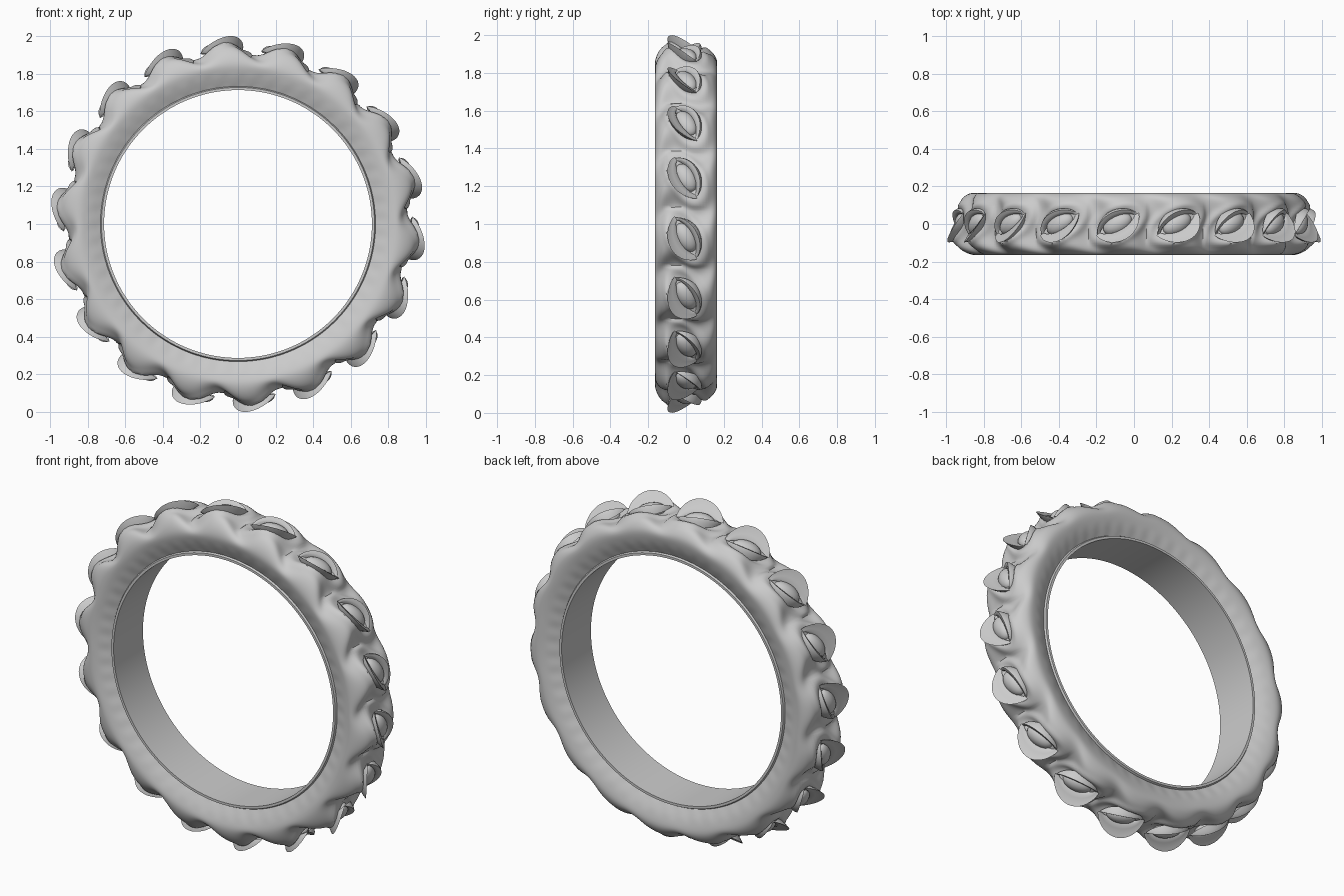
import bpy, bmesh, math
from math import sin, cos, pi, radians, exp

if "Cube" in bpy.data.objects:
    bpy.data.objects.remove(bpy.data.objects["Cube"])

EYES = 18
STEP = 2 * pi / EYES
FIRST = radians(-5.5)
TILT = radians(27)
MID = 0.94

grey = bpy.data.materials.new("stone grey")
grey.use_nodes = True
grey.diffuse_color = (0.6, 0.6, 0.6, 1)
grey.node_tree.nodes["Principled BSDF"].inputs["Base Color"].default_value = (0.6, 0.6, 0.6, 1)


def place(angle, y, r):
    """Point on the band: angle clockwise from the top, y across, r from the axis."""
    return (r * sin(angle), y, 1 + r * cos(angle))


def eye_point(k, a, b, r):
    """Point in the tilted frame of eye k: a along the eye, b across it."""
    u = a * cos(TILT) - b * sin(TILT)
    v = a * sin(TILT) + b * cos(TILT)
    return place(FIRST + k * STEP + u / MID, v, r)


def add_grid(bm, rows, wrap_rows=False, wrap_cols=False):
    grid = [[bm.verts.new(p) for p in row] for row in rows]
    n, m = len(grid), len(grid[0])
    for i in range(n if wrap_rows else n - 1):
        for j in range(m if wrap_cols else m - 1):
            i2, j2 = (i + 1) % n, (j + 1) % m
            bm.faces.new((grid[i][j], grid[i][j2], grid[i2][j2], grid[i2][j]))


def finish(bm, name, sharp=50):
    bmesh.ops.remove_doubles(bm, verts=bm.verts, dist=0.0002)
    bmesh.ops.recalc_face_normals(bm, faces=bm.faces)
    mesh = bpy.data.meshes.new(name)
    bm.to_mesh(mesh)
    bm.free()
    mesh.materials.append(grey)
    obj = bpy.data.objects.new(name, mesh)
    bpy.context.collection.objects.link(obj)
    bpy.ops.object.select_all(action="DESELECT")
    obj.select_set(True)
    bpy.context.view_layer.objects.active = obj
    bpy.ops.object.shade_smooth_by_angle(angle=radians(sharp))
    return obj


def smooth_path(pts, n):
    """Catmull-Rom curve through the points."""
    out = []
    for i in range(len(pts) - 1):
        p = [pts[max(0, min(len(pts) - 1, i + d))] for d in (-1, 0, 1, 2)]
        for s in range(n):
            t = s / n
            out.append(tuple(0.5 * (2 * b + (c - a) * t + (2 * a - 5 * b + 4 * c - d) * t * t
                                    + (3 * b - a - 3 * c + d) * t ** 3)
                             for a, b, c, d in zip(*p)))
    return out + [pts[-1]]


# Fleshy outer band: profile of y, radius, scallop depth
profile = smooth_path([(-0.125, 0.73, 0), (-0.152, 0.79, 0), (-0.165, 0.845, 0.004),
                       (-0.15, 0.89, 0.018), (-0.115, 0.922, 0.032), (-0.06, 0.935, 0.036),
                       (0, 0.932, 0.032), (0.06, 0.925, 0.026), (0.12, 0.912, 0.018),
                       (0.152, 0.888, 0.010), (0.165, 0.85, 0.004), (0.152, 0.79, 0),
                       (0.125, 0.73, 0)], 4)


def band_point(angle, y, r, depth):
    local = (angle - FIRST + STEP / 2) % STEP - STEP / 2
    lean = radians(2.5) * (1 - y / 0.165) / 2 + radians(1.5) * sin(y * 25)
    wave = cos((local - lean) * EYES)
    r += depth * (wave - 0.25 * wave * wave)
    if r > 0.8:
        # hollow socket with a raised rim around each eye
        u = local * MID
        a = u * cos(TILT) + y * sin(TILT)
        b = -u * sin(TILT) + y * cos(TILT)
        d = math.hypot(a / 0.12, b / 0.065)
        r += -0.035 * exp(-d ** 4) + 0.012 * exp(-((d - 1.35) / 0.25) ** 2) * (depth / 0.036)
    elif r > 0.74:
        # faint ripples on the sloping cheeks
        r += 0.002 * sin(angle * EYES * 3)
    return place(angle, y, r)


bm = bmesh.new()
segments = EYES * 28
add_grid(bm, [[band_point(2 * pi * i / segments, *p) for p in profile]
              for i in range(segments)], wrap_rows=True)
finish(bm, "outer_band")

# Plain inner sleeve with a narrow rim
bm = bmesh.new()
sleeve = [(-0.136, 0.712), (-0.136, 0.726), (-0.12, 0.735), (0.12, 0.735),
          (0.136, 0.726), (0.136, 0.712)]
add_grid(bm, [[place(2 * pi * i / 144, *p) for p in sleeve] for i in range(144)],
         wrap_rows=True, wrap_cols=True)
finish(bm, "inner_sleeve", 35)

# Eyeballs
bm = bmesh.new()
for k in range(EYES):
    ball = bmesh.ops.create_uvsphere(bm, u_segments=20, v_segments=12, radius=1)
    for v in ball["verts"]:
        v.co = eye_point(k, v.co.x * 0.085, v.co.y * 0.052, 0.913 + v.co.z * 0.044)
finish(bm, "eyeballs")


def lids(name, section, skew):
    """Almond crescents; section lists half length, offset across and radius."""
    bm = bmesh.new()
    n = 20
    for k in range(EYES):
        rows = []
        for i in range(n + 1):
            t = -cos(pi * i / n)
            s = max(0, 1 - t * t) ** 0.7
            rows.append([eye_point(k, half * t, b * s, 0.925 + (r - 0.925) * s * (1 + skew * t))
                         for half, b, r in section])
        add_grid(bm, rows)
    finish(bm, name, 60)


# Tall flared lid on the front side, low lid on the back side
lids("front_lids", [(0.125, -0.072, 0.92), (0.13, -0.088, 0.965), (0.13, -0.094, 1.0),
                    (0.125, -0.086, 0.992), (0.115, -0.062, 0.962), (0.11, -0.04, 0.952),
                    (0.105, -0.032, 0.925)], 0.1)
lids("back_lids", [(0.12, 0.08, 0.915), (0.122, 0.074, 0.95), (0.12, 0.064, 0.966),
                   (0.115, 0.05, 0.957), (0.11, 0.04, 0.945), (0.105, 0.034, 0.915)], -0.1)
